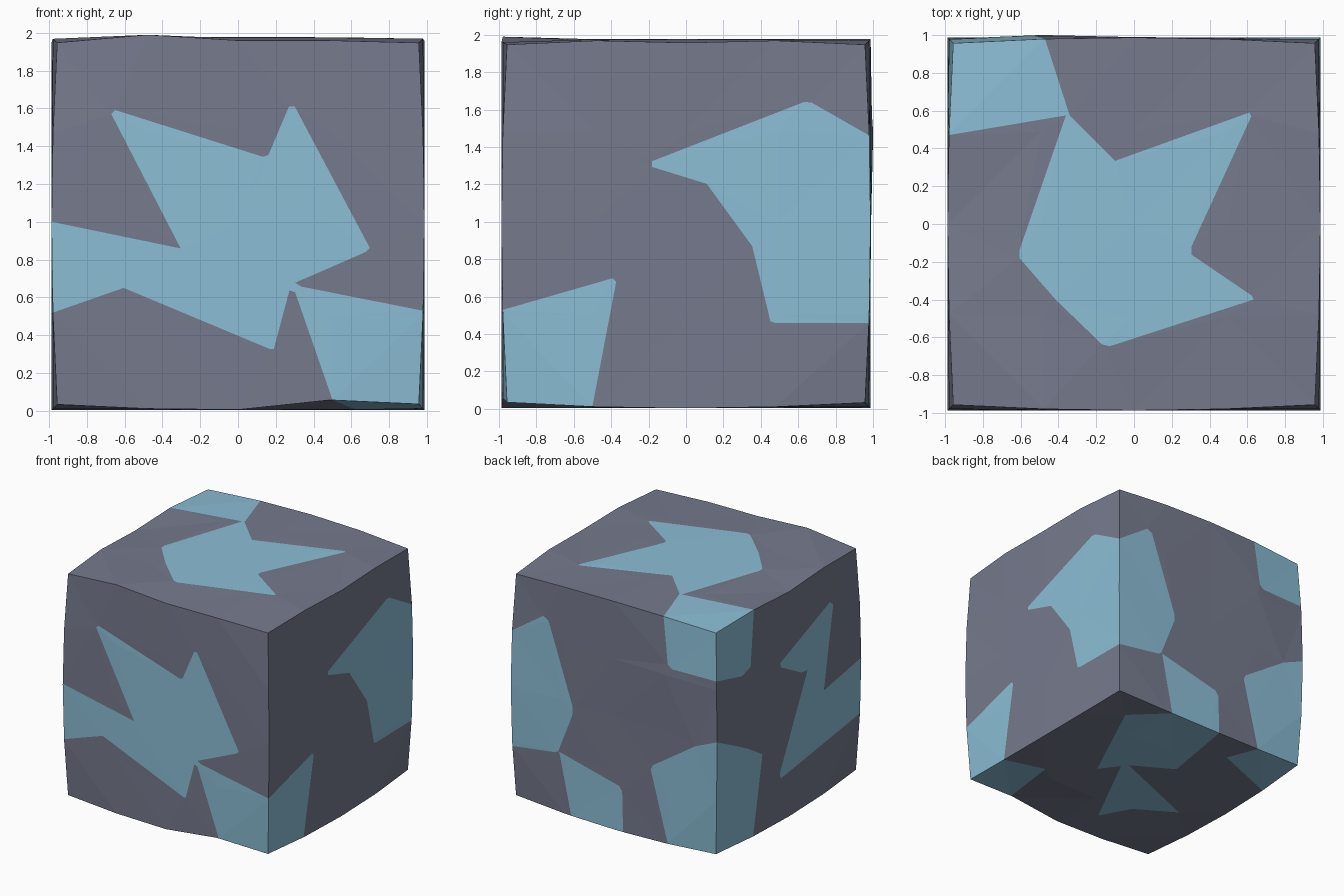
import bpy
import bmesh
from math import exp
from mathutils import Vector
from mathutils.geometry import delaunay_2d_cdt

old = bpy.data.objects.get("Cube")
if old:
    bpy.data.objects.remove(old, do_unlink=True)

MID = 0.99       # height of the block's centre
SPAN = 0.975     # mean half width of the block
CELLS = 4        # grid cells along each side


def make_material(name, color):
    mat = bpy.data.materials.new(name)
    mat.use_nodes = True
    mat.diffuse_color = color
    mat.node_tree.nodes["Principled BSDF"].inputs["Base Color"].default_value = color
    return mat


def to_unit(value):
    """Scale a coordinate to the unit cube and snap it to the rim."""
    value /= SPAN
    return max(-1, min(1, value)) if abs(value) < 0.97 else (1 if value > 0 else -1)


def inside(point, outline):
    """Even-odd test for a point in a closed outline."""
    hit = False
    for a, b in zip(outline, outline[1:] + outline[:1]):
        if (a.y > point.y) != (b.y > point.y):
            if point.x < a.x + (point.y - a.y) * (b.x - a.x) / (b.y - a.y):
                hit = not hit
    return hit


def add_side(bm, place, patches, upright=True):
    """Triangulate one side around its patches and colour what lies inside."""
    lift = MID if upright else 0
    outlines = [[Vector((to_unit(u), to_unit(v - lift))) for u, v in patch]
                for patch in patches]
    points, edges = [], []
    for i in range(CELLS + 1):
        for j in range(CELLS + 1):
            points.append(Vector((2 * i / CELLS - 1, 2 * j / CELLS - 1)))
    for outline in outlines:
        start, count = len(points), len(outline)
        points += outline
        edges += [(start + k, start + (k + 1) % count) for k in range(count)]
    coords, _, tris, *_ = delaunay_2d_cdt(points, edges, [], 0, 0.0001)
    verts = [bm.verts.new(place(c.x, c.y)) for c in coords]
    for tri in tris:
        centre = sum((coords[k] for k in tri), Vector((0, 0))) / len(tri)
        face = bm.faces.new([verts[k] for k in tri])
        face.material_index = int(any(inside(centre, o) for o in outlines))


# Dents and swellings along the rims: place on the unit cube, then push
BUMPS = [
    (Vector((-0.5, -1, 1)), Vector((0, 0, 0.02))),
    (Vector((0.5, -1, -1)), Vector((0, 0, 0.045))),
    (Vector((-0.4, 1, 0.4)), Vector((0, 0.02, 0))),
    (Vector((-1, 0, 1)), Vector((0, 0, -0.03))),
    (Vector((1, 0, 1)), Vector((0, 0, -0.02))),
    (Vector((0.2, -1, 1)), Vector((0, 0, -0.03))),
]


def swell(p):
    """Bulge the cube between its corners and add the uneven rim."""
    x, y, z = p

    def grow(a, b):
        return 0.957 + 0.03 * (1 - a * a * b * b)

    out = Vector((x * grow(y, z), y * grow(x, z), z * grow(x, y) + MID))
    for spot, push in BUMPS:
        out += push * exp(-(p - spot).length_squared / 0.08)
    return out


bm = bmesh.new()

# Front: star that reaches the right-hand edge and the lower corner
add_side(bm, lambda u, v: (u, -1, v), [
    [(-0.67, 1.57), (-0.65, 1.59), (0.13, 1.34), (0.16, 1.35), (0.27, 1.61),
     (0.3, 1.61), (0.69, 0.86), (0.67, 0.84), (0.3, 0.68), (0.33, 0.66),
     (1, 0.52), (1, 0), (0.51, 0), (0.3, 0.63), (0.27, 0.64), (0.19, 0.33),
     (0.17, 0.33), (-0.6, 0.65), (-1, 0.51), (-1, 1), (-0.3, 0.86)],
])

# Left side: hooked patch at the back, wedge at the front corner
add_side(bm, lambda u, v: (1, u, v), [
    [(1, 1.47), (0.67, 1.64), (0.63, 1.64), (-0.18, 1.32), (-0.18, 1.29),
     (0.11, 1.2), (0.35, 0.87), (0.45, 0.47), (0.48, 0.46), (1, 0.45)],
    [(-1, 0.52), (-0.39, 0.7), (-0.37, 0.68), (-0.51, 0), (-1, 0)],
])

# Back: four patches, two of them joined by a narrow neck
add_side(bm, lambda u, v: (u, 1, v), [
    [(1, 1.47), (0.68, 1.67), (0.63, 1.64), (0.39, 0.96), (0.39, 0.89),
     (0.53, 0.54), (0.56, 0.52), (1, 0.45)],
    [(0.54, 0.54), (-0.05, 0.4), (-0.08, 0.36), (-0.09, 0), (0.42, 0), (0.52, 0.53)],
    [(-0.35, 0.62), (-0.37, 0.66), (-0.77, 0.93), (-1, 1.02), (-1, 0), (-0.52, 0)],
    [(-0.48, 2), (-0.52, 1.57), (-0.56, 1.54), (-1, 1.55), (-1, 2)],
])

# Right side: jagged bolt and two corner patches
add_side(bm, lambda u, v: (-1, u, v), [
    [(-0.57, 1.64), (0.12, 1.37), (0.11, 1.33), (-0.17, 1.18), (-0.25, 1.17),
     (0.13, 0.42), (0.11, 0.38), (-1, 0.51), (-1, 1), (-0.47, 0.91), (-0.61, 1.6)],
    [(1, 1.55), (0.64, 1.46), (0.52, 1.49), (0.48, 2), (1, 2)],
    [(1, 1.02), (0.74, 0.9), (0.55, 0.8), (0.36, 0.68), (0.49, 0), (1, 0)],
])

# Top: forked patch joined to the back corner
add_side(bm, lambda u, v: (u, v, 1), [
    [(-1, 0.48), (-0.36, 0.57), (-0.6, -0.14), (-0.6, -0.18), (-0.41, -0.4),
     (-0.17, -0.63), (-0.13, -0.64), (0.63, -0.4), (0.62, -0.38), (0.3, -0.16),
     (0.3, -0.12), (0.62, 0.57), (0.61, 0.59), (-0.1, 0.33), (-0.34, 0.57),
     (-0.48, 1), (-1, 1)],
], upright=False)

# Underside: pinched patch and two corner patches
add_side(bm, lambda u, v: (u, v, -1), [
    [(0.42, 1), (0.69, 0.71), (0.3, -0.11), (0.18, 0.05), (-0.2, -0.69),
     (-0.34, -0.43), (-0.67, -0.23), (0.14, 0.1), (-0.2, 0.3), (-0.09, 1)],
    [(1, -0.51), (0.62, -0.39), (0.51, -1), (1, -1)],
    [(-0.52, 1), (-0.4, 0.71), (-1, 0.49), (-1, 1)],
], upright=False)

# Join the six sides and bend them into the uneven block
bmesh.ops.remove_doubles(bm, verts=bm.verts[:], dist=0.001)
for vert in bm.verts:
    vert.co = swell(vert.co.copy())
bmesh.ops.recalc_face_normals(bm, faces=bm.faces[:])

mesh = bpy.data.meshes.new("patched_block")
bm.to_mesh(mesh)
bm.free()
mesh.materials.append(make_material("slate_grey", (0.18, 0.195, 0.266, 1)))
mesh.materials.append(make_material("ice_blue", (0.262, 0.515, 0.672, 1)))
block = bpy.data.objects.new("patched_block", mesh)
bpy.context.collection.objects.link(block)
